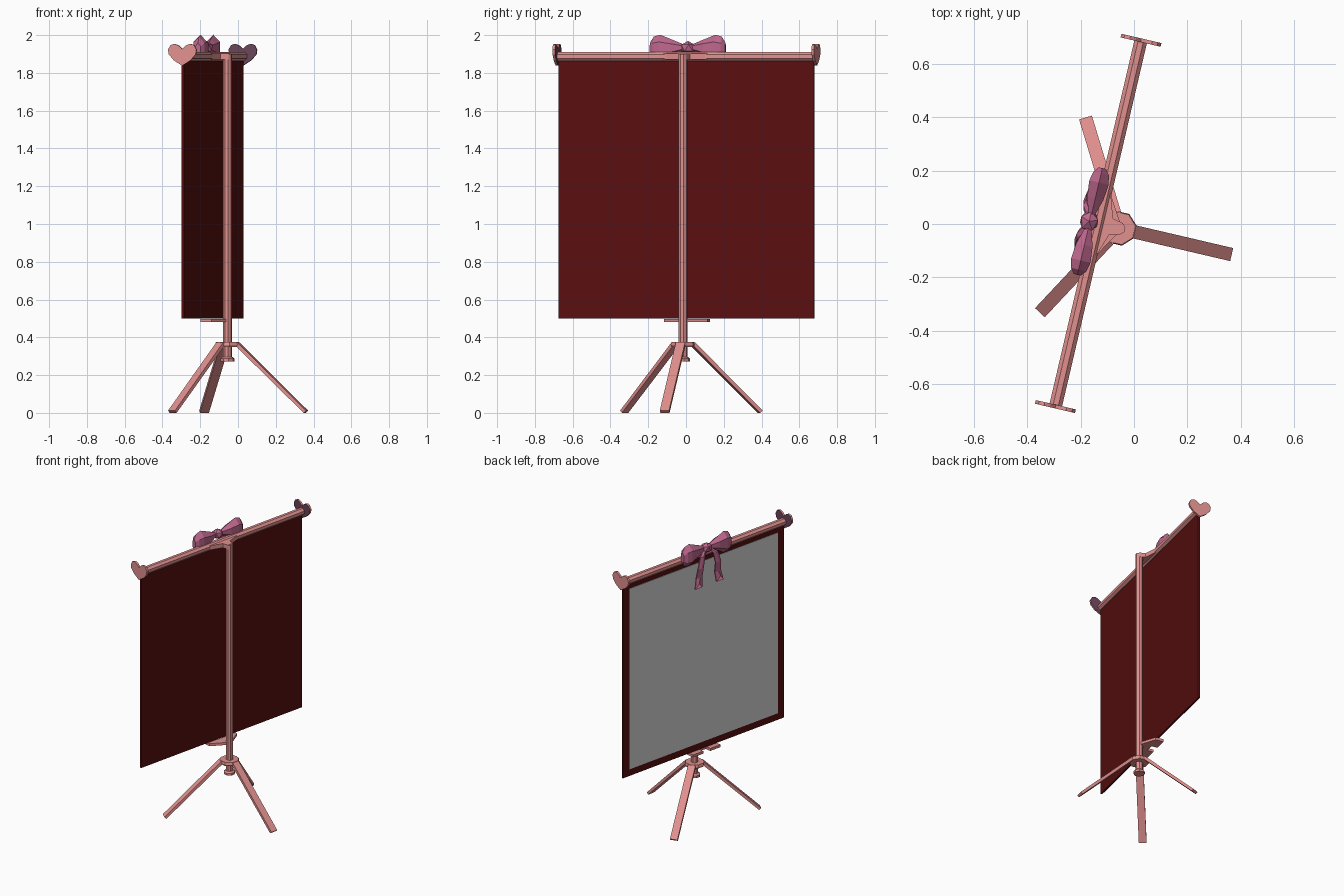
import bpy, bmesh, math
from mathutils import Matrix, Vector

if "Cube" in bpy.data.objects:
    bpy.data.objects.remove(bpy.data.objects["Cube"])

# Local frame: x along the roller bar, y toward the picture side, origin on the pole
ROOT = Matrix.Translation((-0.056, -0.016, 0)) @ Matrix.Rotation(math.atan2(0.974, 0.2275), 4, 'Z')
BAR_Y, BAR_Z = 0.08, 1.887


def material(name, rgb):
    m = bpy.data.materials.new(name)
    m.diffuse_color = (*rgb, 1)
    m.use_nodes = True
    m.node_tree.nodes["Principled BSDF"].inputs["Base Color"].default_value = m.diffuse_color
    return m


PINK = material("salmon_pink", (0.75, 0.28, 0.27))
PLUM = material("dull_plum", (0.14, 0.06, 0.105))
MAROON = material("maroon", (0.10, 0.0045, 0.005))
GREY = material("screen_white", (0.68, 0.68, 0.68))
ROSE = material("rose_purple", (0.52, 0.14, 0.27))


def finish(name, bm, *mats):
    bmesh.ops.recalc_face_normals(bm, faces=bm.faces)
    bm.transform(ROOT)
    me = bpy.data.meshes.new(name)
    bm.to_mesh(me)
    bm.free()
    for m in mats:
        me.materials.append(m)
    ob = bpy.data.objects.new(name, me)
    bpy.context.collection.objects.link(ob)
    return ob


def loft(rings, closed_ends=True):
    """Skin a list of equal-length point rings."""
    bm = bmesh.new()
    vs = [[bm.verts.new(p) for p in r] for r in rings]
    n = len(vs[0])
    for a, b in zip(vs, vs[1:]):
        for i in range(n):
            j = (i + 1) % n
            bm.faces.new((a[i], a[j], b[j], b[i]))
    if closed_ends:
        bm.faces.new(vs[0][::-1])
        bm.faces.new(vs[-1])
    return bm


def box(name, lo, hi, mat):
    (x0, y0, z0), (x1, y1, z1) = lo, hi
    bm = loft([[(x0, y0, z), (x1, y0, z), (x1, y1, z), (x0, y1, z)] for z in (z0, z1)])
    return finish(name, bm, mat)


def turned(name, profile, mat, sides=8):
    """Vertical turned part on the pole axis from (radius, z) pairs."""
    ang = [2 * math.pi * (i + 0.5) / sides for i in range(sides)]
    bm = loft([[(r * math.cos(a), r * math.sin(a), z) for a in ang] for r, z in profile])
    return finish(name, bm, mat)


# Pole, hub and foot collar
turned("pole", [(0.024, 0.28), (0.024, 1.9)], PINK)
turned("tripod_hub", [(0.062, 0.35), (0.066, 0.36), (0.062, 0.375)], PINK)
turned("pole_foot_collar", [(0.037, 0.272), (0.037, 0.287), (0.026, 0.297)], PINK)

# Three bent flat legs
LEG = [(0.02, 0.373), (0.06, 0.373), (0.433, 0.012), (0.42, 0.0), (0.053, 0.352), (0.02, 0.352)]
for k in range(3):
    bm = loft([[(w, -r, z) for r, z in LEG] for w in (-0.025, 0.025)])
    bm.transform(Matrix.Rotation(k * 2 * math.pi / 3, 4, 'Z'))
    finish(f"tripod_leg_{k + 1}", bm, PINK)

# Roller bar
ring = [(0.026 * math.cos(a), 0.026 * math.sin(a))
        for a in (math.pi * (i + 0.5) / 4 for i in range(8))]
finish("roller_bar", loft([[(x, BAR_Y + p, BAR_Z + q) for p, q in ring] for x in (-0.7, 0.7)]), PINK)

# Screen cloth and picture area
box("screen_cloth", (-0.695, BAR_Y - 0.006, 0.5), (0.695, BAR_Y + 0.006, BAR_Z), MAROON)
box("picture_area", (-0.64, BAR_Y + 0.005, 0.548), (0.64, BAR_Y + 0.009, 1.83), GREY)

# Forked brackets joining pole and screen
HALF = [(0.02, 0.0), (0.118, 0.06), (0.118, 0.118), (0.03, 0.118), (0.03, 0.075)]
fork = HALF + [(-x, y) for x, y in reversed(HALF)]
finish("lower_bracket", loft([[(x, y, z) for x, y in fork] for z in (0.48, 0.498)]), PINK)
HALF = [(0.022, -0.01), (0.03, 0.03), (0.12, 0.06), (0.12, 0.08)]
fork = HALF + [(-x, y) for x, y in reversed(HALF)]
finish("upper_bracket", loft([[(x, y, z) for x, y in fork] for z in (1.872, 1.902)]), PINK)

# Heart end caps, plum on the inner face
LOBE = [(0.02, 1.945), (0.042, 1.954), (0.064, 1.947), (0.077, 1.923),
        (0.073, 1.898), (0.045, 1.866)]
heart = [(0, 1.926)] + LOBE + [(0, 1.838)] + [(-a, z) for a, z in reversed(LOBE)]
for s, side in ((-1, "left"), (1, "right")):
    bm = loft([[(s * x, BAR_Y + a, z) for a, z in heart] for x in (0.697, 0.711)])
    bm.normal_update()
    for f in bm.faces:
        if all(abs(v.co.x) < 0.7 for v in f.verts):
            f.material_index = 1
    finish(f"heart_cap_{side}", bm, PINK, PLUM)

# Bow: knot, two puffed loops, two notched tails
BOW_Y = 0.112
bm = bmesh.new()
bmesh.ops.create_icosphere(bm, subdivisions=1, radius=1)
bm.transform(Matrix.Translation((0, BOW_Y + 0.003, 1.933)) @ Matrix.Diagonal((0.042, 0.038, 0.036, 1)))
finish("bow_knot", bm, ROSE)

# Loop sections: x, centre z, half depth, half height
LOOP = [(0.025, 1.934, 0.014, 0.018), (0.09, 1.932, 0.036, 0.046),
        (0.15, 1.926, 0.043, 0.076), (0.185, 1.922, 0.034, 0.07), (0.205, 1.92, 0.016, 0.04)]
# Tail path: x, y, z, half width
TAIL = [(0.015, 0.115, 1.93, 0.014), (0.055, 0.14, 1.895, 0.02),
        (0.075, 0.143, 1.82, 0.024), (0.08, 0.132, 1.75, 0.026), (0.092, 0.14, 1.68, 0.03)]
for s, side in ((-1, "left"), (1, "right")):
    rings = []
    for x, zc, d, h in LOOP:
        rings.append([(s * x, BOW_Y + d * math.cos(a), zc + h * math.sin(a))
                      for a in (math.pi * (i + 0.5) / 3 for i in range(6))])
        top = max(p[2] for p in rings[-1])
        rings[-1] = [(px, py, zc + (pz - zc) * h / (top - zc)) for px, py, pz in rings[-1]]
    finish(f"bow_loop_{side}", loft(rings), ROSE)

    rings = []
    for i, (x, y, z, w) in enumerate(TAIL):
        up = 0.035 if i == len(TAIL) - 1 else 0.0     # swallow-tail notch
        rings.append([(s * (x + e * w), y + t, z + (up if e == 0 else 0))
                      for e, t in ((-1, -0.004), (0, -0.004), (1, -0.004),
                                   (1, 0.004), (0, 0.01), (-1, 0.004))])
    finish(f"bow_tail_{side}", loft(rings), ROSE)
